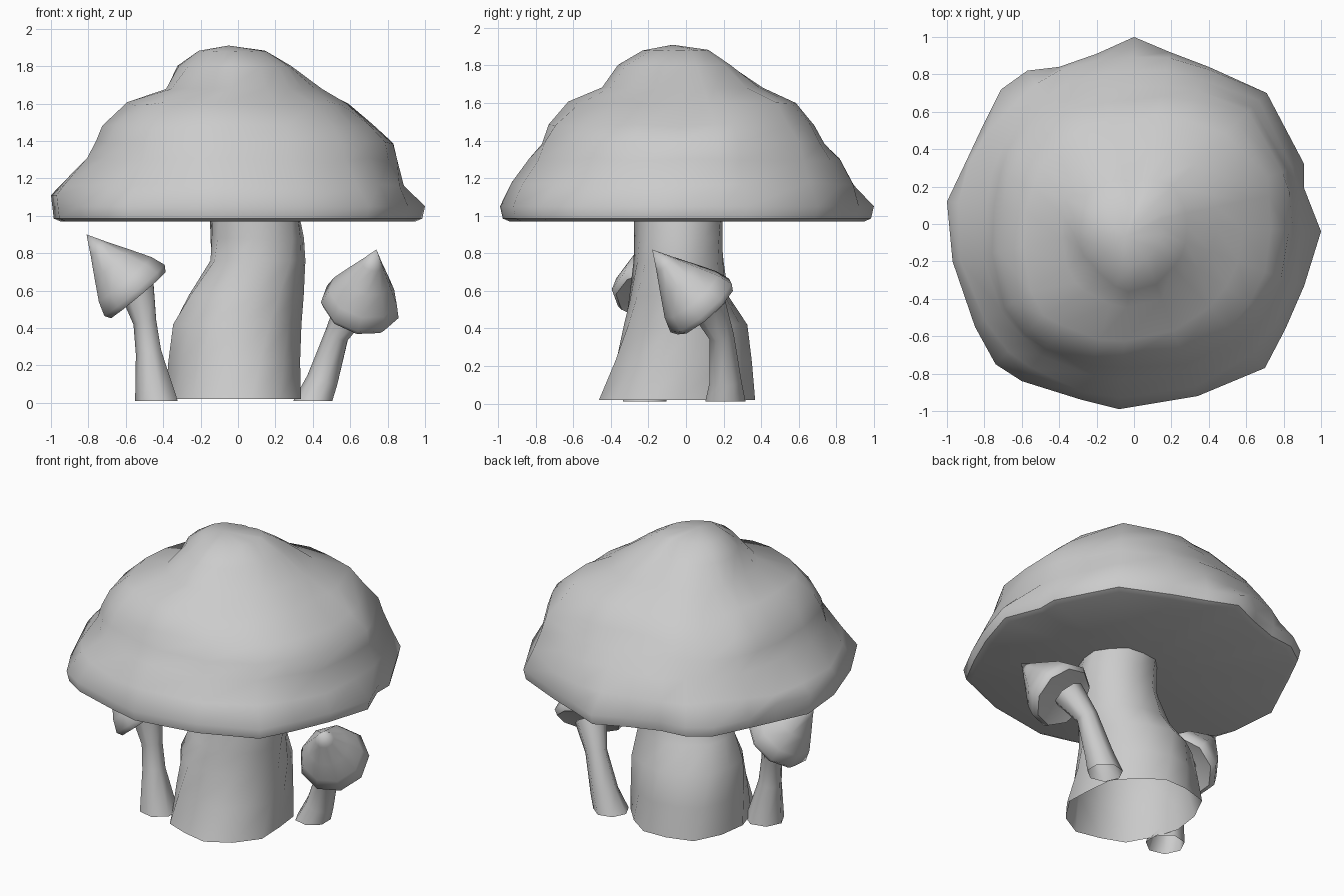
import bpy, bmesh, math, random
from mathutils import Vector

if "Cube" in bpy.data.objects:
    bpy.data.objects.remove(bpy.data.objects["Cube"])

random.seed(4)


def loft(name, rings, start=None, end=None, angle=50):
    """Skin closed rings of points; start / end are optional closing points."""
    bm = bmesh.new()
    vr = [[bm.verts.new(p) for p in r] for r in rings]
    n = len(vr[0])
    for a, b in zip(vr, vr[1:]):
        for i in range(n):
            j = (i + 1) % n
            bm.faces.new((a[i], a[j], b[j], b[i]))
    for tip, ring in ((start, vr[0]), (end, vr[-1])):
        if tip is not None:
            t = bm.verts.new(tip)
            for i in range(n):
                bm.faces.new((ring[i], ring[(i + 1) % n], t))
    bmesh.ops.recalc_face_normals(bm, faces=bm.faces)
    me = bpy.data.meshes.new(name)
    bm.to_mesh(me)
    bm.free()
    ob = bpy.data.objects.new(name, me)
    bpy.context.collection.objects.link(ob)
    bpy.context.view_layer.objects.active = ob
    ob.select_set(True)
    bpy.ops.object.shade_smooth_by_angle(angle=math.radians(angle))
    ob.select_set(False)
    return ob


def ring(center, axis, r, n, turn=0.0):
    """Regular ring around an axis."""
    axis = Vector(axis).normalized()
    u = axis.cross(Vector((0, 1, 0.01))).normalized()
    v = axis.cross(u)
    c = Vector(center)
    return [c + r * (u * math.cos(turn + k * math.tau / n) + v * math.sin(turn + k * math.tau / n))
            for k in range(n)]


def around(values, a):
    """Interpolate values spaced evenly around a full turn."""
    f = (a / math.tau) % 1 * len(values)
    i = int(f)
    t = f - i
    return values[i % len(values)] * (1 - t) + values[(i + 1) % len(values)] * t


# Large cap: lumpy dome, rim outline read counter-clockwise from +x
outline = [(1.0, -.04), (.91, .19), (.91, .32), (.71, .70), (.40, .84), (.19, .92), (0, 1.0), (-.2, .91),
           (-.40, .84), (-.57, .82), (-.71, .72), (-.82, .5), (-.90, .33), (-1.0, .12), (-.97, -.2),
           (-.85, -.55), (-.74, -.75), (-.60, -.84), (-.28, -.94), (-.08, -.99), (.34, -.92), (.70, -.77),
           (.81, -.56), (.91, -.33)]
# radii at each height for E, NE, N, NW, W, SW, S, SE
levels = [(1.17, (.89, .93, .90, .91, .95, .95, .92, .94)),
          (1.30, (.86, .88, .82, .83, .80, .86, .83, .86)),
          (1.39, (.84, .85, .73, .78, .76, .84, .77, .82)),
          (1.48, (.73, .78, .66, .70, .72, .79, .72, .75)),
          (1.60, (.58, .68, .56, .58, .58, .68, .63, .60)),
          (1.68, (.45, .46, .40, .41, .38, .44, .45, .41)),
          (1.80, (.28, .29, .22, .28, .33, .31, .37, .31)),
          (1.88, (.15, .15, .11, .15, .21, .22, .23, .17))]
rings = [[(x * .95, y * .95, .97) for x, y in outline],
         [(x * .985, y * .985, .985) for x, y in outline],
         [(x, y, 1.05 + (.06 if x < -.85 else 0)) for x, y in outline]]
for z, radii in levels:
    r = []
    lump = .01 if z < 1.65 else .003
    for x, y in outline:
        a = math.atan2(y, x)
        d = around(radii, a) + random.uniform(-lump, lump)
        d = min(d, math.hypot(x, y) * .985)
        r.append((d * math.cos(a), d * math.sin(a), z + random.uniform(-lump, lump)))
    rings.append(r)
loft("large_cap", rings, start=(0, 0, .97), end=(-.05, -.07, 1.91))

# Main stem: leaning, with grooves that twist upward (z, x centre, y centre, x radius, y radius)
sections = [(.02, -.02, -.04, .365, .415), (.22, -.02, -.02, .355, .37), (.42, -.01, -.01, .35, .335),
            (.57, .035, -.04, .315, .27), (.76, .10, -.035, .26, .245), (.88, .10, -.035, .255, .24),
            (1.0, .09, -.035, .245, .24)]
N = 14
rings = []
for z, cx, cy, rx, ry in sections:
    r = []
    for k in range(N):
        a = k * math.tau / N + z * .7
        g = 1.005 if k % 2 else .955
        g += max(0, -math.sin(2 * a)) * .10 * max(0, 1 - z * 2)   # flared foot
        r.append((cx + rx * g * math.cos(a), cy + ry * g * math.sin(a), z))
    rings.append(r)
loft("main_stem", rings)


# Small leaning mushrooms: path of (point, radius) plus a pointed, tilted cap
def small_mushroom(side, path, center, apex, radius):
    pts = [Vector(p) for p, _ in path]
    rings = []
    for i, (p, r) in enumerate(path):
        d = pts[min(i + 1, len(pts) - 1)] - pts[max(i - 1, 0)]
        rings.append(ring(p, d if i else (0, 0, 1), r, 7))
    loft(side + "_small_stem", rings, angle=70)
    c, top = Vector(center), Vector(apex)
    ax = top - c
    rings = [ring(c + ax * t, ax, radius * f, 9, .3)
             for t, f in ((-.05, .93), (.03, 1.03), (.22, .90), (.48, .60), (.75, .28))]
    loft(side + "_small_cap", rings, start=c + ax * .06, end=top)


small_mushroom("left", [((-.43, -.22, .01), .12), ((-.475, -.21, .27), .072), ((-.495, -.2, .43), .065),
                        ((-.54, -.19, .62), .10)],
               (-.55, -.18, .59), (-.81, -.20, .90), .21)
small_mushroom("right", [((.405, .21, .01), .11), ((.455, .21, .12), .088), ((.53, .19, .36), .068),
                         ((.62, .12, .52), .10)],
               (.65, .09, .51), (.74, -.18, .82), .21)
